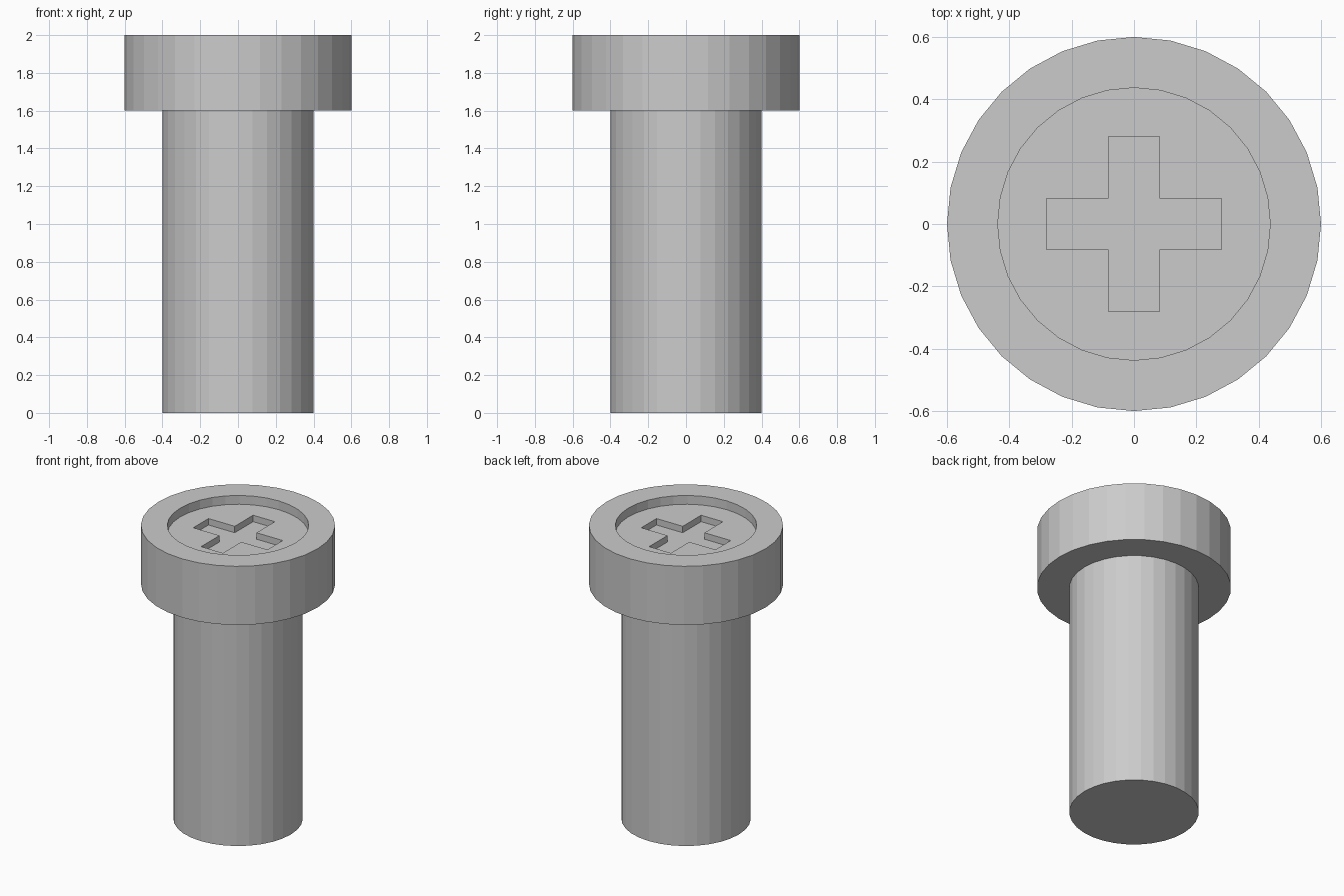
import bpy, bmesh, math

if "Cube" in bpy.data.objects:
    bpy.data.objects.remove(bpy.data.objects["Cube"])

SIDES = 32


def lathe(name, profile):
    """Closed solid of revolution; profile runs bottom to top, ends are capped."""
    bm = bmesh.new()
    rings = []
    for r, z in profile:
        rings.append([bm.verts.new((r * math.cos(2 * math.pi * i / SIDES),
                                    r * math.sin(2 * math.pi * i / SIDES), z))
                      for i in range(SIDES)])
    for a, b in zip(rings, rings[1:]):
        for i in range(SIDES):
            j = (i + 1) % SIDES
            bm.faces.new((a[i], a[j], b[j], b[i]))
    bm.faces.new(rings[0][::-1])
    bm.faces.new(rings[-1])
    return finish(name, bm)


def prism(name, outline, z0, z1):
    bm = bmesh.new()
    face = bm.faces.new([bm.verts.new((x, y, z0)) for x, y in outline])
    top = bmesh.ops.extrude_face_region(bm, geom=[face])["geom"]
    for v in top:
        if isinstance(v, bmesh.types.BMVert):
            v.co.z = z1
    return finish(name, bm)


def finish(name, bm):
    bmesh.ops.recalc_face_normals(bm, faces=bm.faces[:])
    mesh = bpy.data.meshes.new(name)
    bm.to_mesh(mesh)
    bm.free()
    obj = bpy.data.objects.new(name, mesh)
    bpy.context.collection.objects.link(obj)
    return obj


# Shaft, wide head and shallow round recess in one profile
screw = lathe("screw", [(0.4, 0), (0.4, 1.6), (0.6, 1.6), (0.6, 2.0),
                        (0.437, 2.0), (0.437, 1.94)])

# Cross-shaped driver slot: one arm's corners rotated four times
w, l = 0.082, 0.28
outline = []
for x, y in ((l, -w), (l, w), (w, w)):
    outline.append((x, y))
cross = []
for k in range(4):
    c, s = round(math.cos(k * math.pi / 2)), round(math.sin(k * math.pi / 2))
    cross += [(c * x - s * y, s * x + c * y) for x, y in outline]
cutter = prism("slot_cutter", cross, 1.896, 2.1)
cutter.hide_render = True
cutter.hide_set(True)

cut = screw.modifiers.new("driver_slot", "BOOLEAN")
cut.operation = "DIFFERENCE"
cut.solver = "EXACT"
cut.object = cutter
